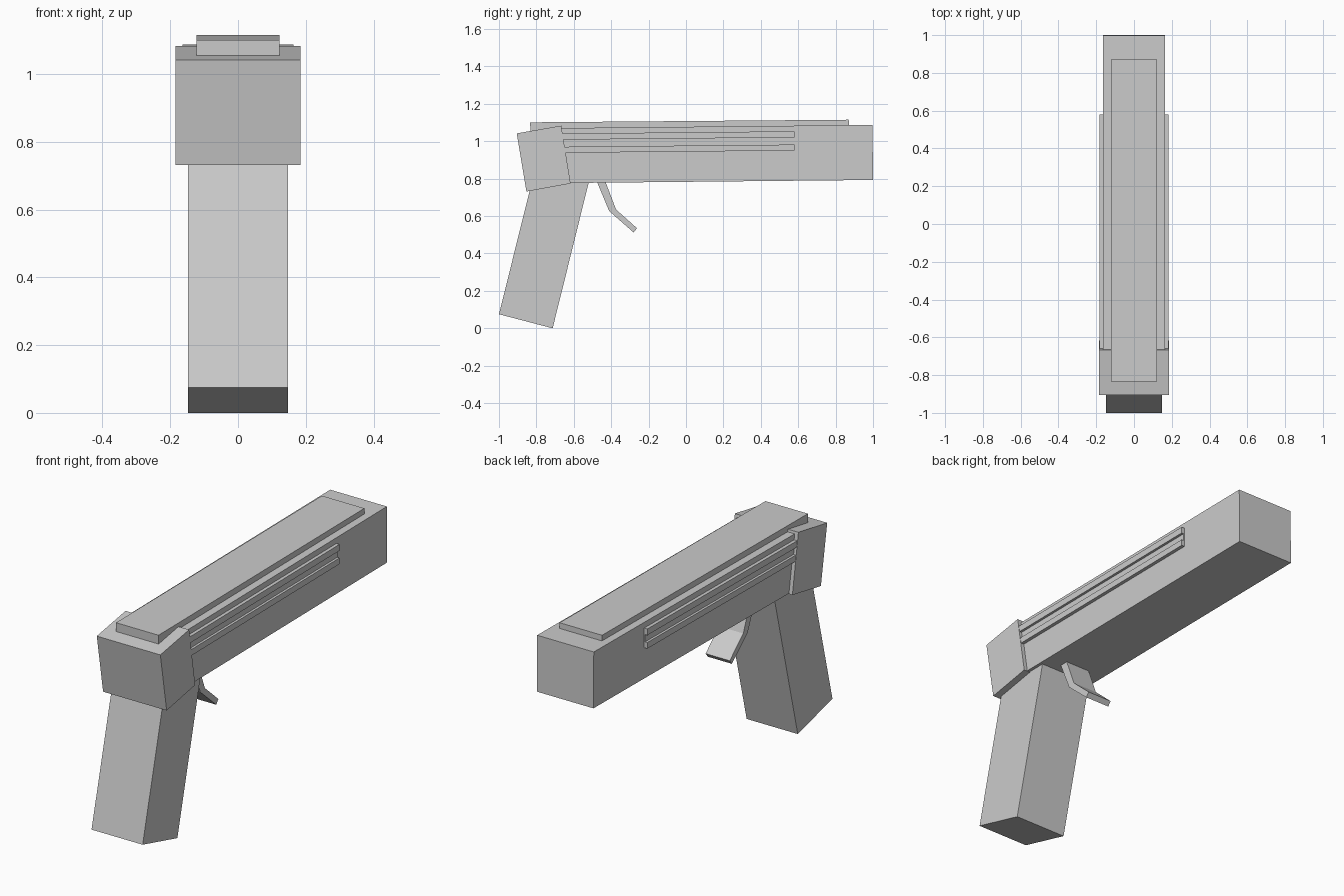
import bpy, bmesh

if "Cube" in bpy.data.objects:
    bpy.data.objects.remove(bpy.data.objects["Cube"])


def extrude_profile(name, pts, x0, x1):
    """Extrude a (y, z) outline along x from x0 to x1."""
    bm = bmesh.new()
    face = bm.faces.new([bm.verts.new((x0, y, z)) for y, z in pts])
    ext = bmesh.ops.extrude_face_region(bm, geom=[face])
    moved = [g for g in ext["geom"] if isinstance(g, bmesh.types.BMVert)]
    bmesh.ops.translate(bm, verts=moved, vec=(x1 - x0, 0, 0))
    bmesh.ops.recalc_face_normals(bm, faces=bm.faces)
    mesh = bpy.data.meshes.new(name)
    bm.to_mesh(mesh)
    bm.free()
    obj = bpy.data.objects.new(name, mesh)
    bpy.context.collection.objects.link(obj)
    return obj


def centred(name, pts, half_width):
    return extrude_profile(name, pts, -half_width, half_width)


# Main body, tilted very slightly upwards
centred("barrel_body", [(-0.70, 0.776), (1.0, 0.793), (0.997, 1.087), (-0.70, 1.07)], 0.164)

# Raised plate along the top
centred("top_plate", [(-0.832, 1.035), (0.872, 1.052), (0.87, 1.115), (-0.833, 1.101)], 0.123)

# Tilted block at the rear
centred("rear_block", [(-0.905, 1.042), (-0.667, 1.083), (-0.617, 0.774), (-0.853, 0.731)], 0.184)

# Raked grip, its top hidden inside the block
centred("grip", [(-1.0, 0.075), (-0.713, 0.0), (-0.515, 0.80), (-0.802, 0.872)], 0.148)

# Bent trigger
centred("trigger", [(-0.483, 0.80), (-0.411, 0.627), (-0.28, 0.512), (-0.262, 0.535),
                    (-0.374, 0.635), (-0.437, 0.80)], 0.07)

# Two rails with a shallower strip between them, mirrored to both sides
strips = [("upper_rail", 1.020, 1.053, 0.182),
          ("groove_strip", 0.982, 1.020, 0.169),
          ("lower_rail", 0.950, 0.982, 0.182)]
for name, low, high, outer in strips:
    drop = 0.012
    pts = [(-0.68, low - drop), (0.58, low), (0.58, high), (-0.68, high - drop)]
    rail = extrude_profile(name, pts, 0.155, outer)
    rail.modifiers.new("both_sides", "MIRROR")
